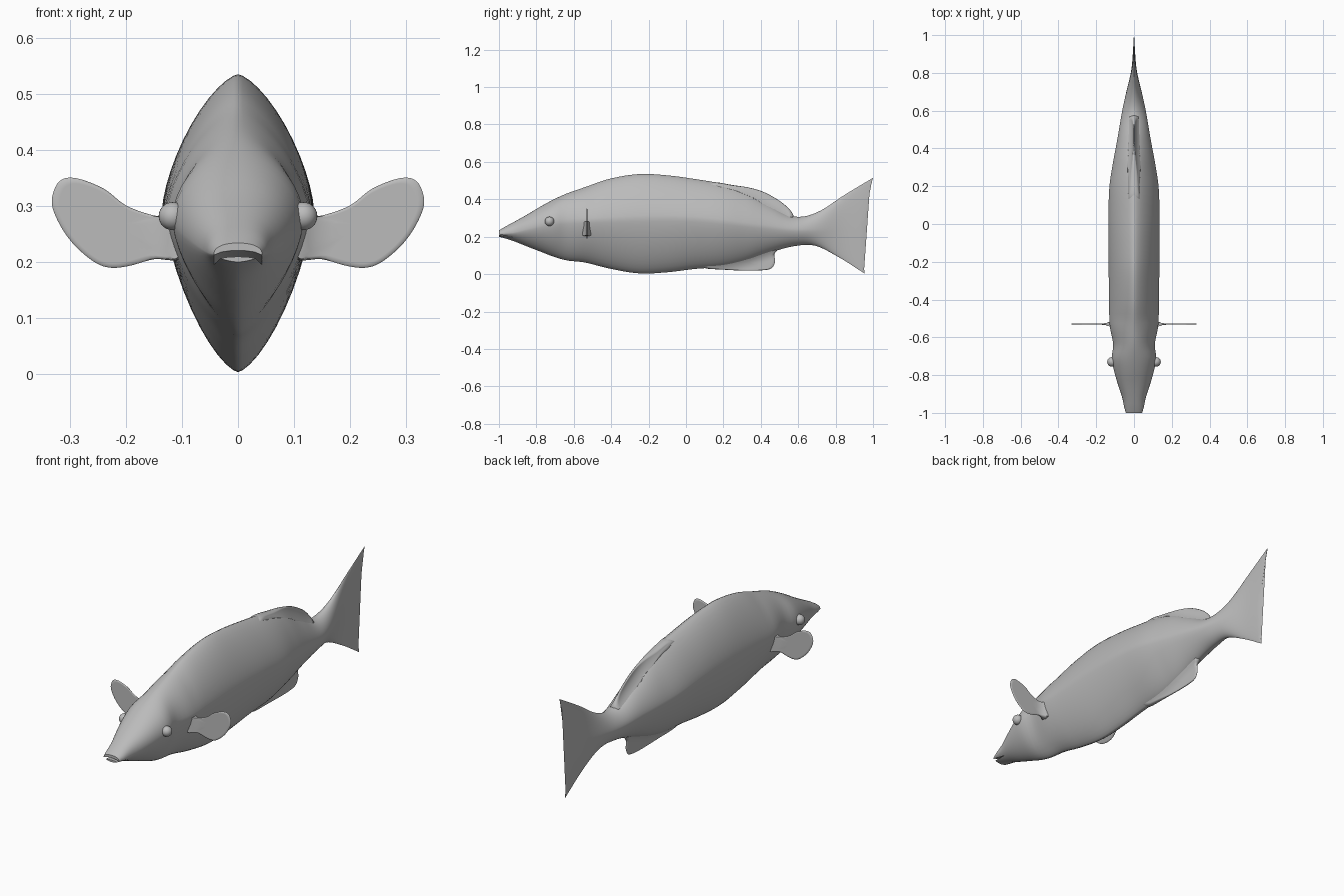
import bpy, bmesh, math
from mathutils import Vector

if "Cube" in bpy.data.objects:
    bpy.data.objects.remove(bpy.data.objects["Cube"])

grey = bpy.data.materials.new("soft_grey")
grey.diffuse_color = (0.5, 0.5, 0.5, 1)
grey.use_nodes = True
grey.node_tree.nodes["Principled BSDF"].inputs["Base Color"].default_value = grey.diffuse_color

# Body stations: y, top z, bottom z, half width, z of the widest point
STATIONS = [
    (-1.00, .234, .200, .043, .214), (-.97, .252, .192, .052, .216),
    (-.92, .279, .176, .062, .222), (-.85, .318, .148, .085, .240),
    (-.78, .360, .121, .105, .258), (-.71, .398, .094, .118, .274),
    (-.64, .430, .074, .110, .282), (-.54, .465, .062, .128, .286),
    (-.41, .509, .030, .132, .292), (-.25, .535, .004, .134, .298),
    (-.10, .528, .010, .135, .300), (.05, .508, .028, .135, .295),
    (.20, .482, .040, .130, .280), (.32, .445, .068, .112, .265),
    (.45, .372, .115, .088, .250), (.58, .308, .150, .066, .235),
    (.70, .330, .152, .043, .235), (.85, .425, .087, .014, .245),
    (1.00, .515, .003, .003, .255)]


def station(y):
    """Smooth cubic interpolation of the station table."""
    n = len(STATIONS)
    i = next((k for k in range(n - 1) if y <= STATIONS[k + 1][0]), n - 2)
    a, b = STATIONS[i], STATIONS[i + 1]
    p, q = STATIONS[max(i - 1, 0)], STATIONS[min(i + 2, n - 1)]
    h = b[0] - a[0]
    t = (y - a[0]) / h
    out = []
    for c in range(1, 5):
        ma = (b[c] - p[c]) / (b[0] - p[0]) * h
        mb = (q[c] - a[c]) / (q[0] - a[0]) * h
        out.append((2*t**3 - 3*t**2 + 1) * a[c] + (t**3 - 2*t**2 + t) * ma
                   + (3*t**2 - 2*t**3) * b[c] + (t**3 - t**2) * mb)
    return out


def finish(name, bm):
    bmesh.ops.recalc_face_normals(bm, faces=bm.faces)
    me = bpy.data.meshes.new(name)
    bm.to_mesh(me)
    bm.free()
    me.materials.append(grey)
    ob = bpy.data.objects.new(name, me)
    bpy.context.collection.objects.link(ob)
    return ob


def smooth(ob, angle=45):
    bpy.ops.object.select_all(action='DESELECT')
    ob.select_set(True)
    bpy.context.view_layer.objects.active = ob
    bpy.ops.object.shade_smooth_by_angle(angle=math.radians(angle))


def loft(name, rings):
    bm = bmesh.new()
    vs = [[bm.verts.new(p) for p in r] for r in rings]
    n = len(vs[0])
    for a, b in zip(vs, vs[1:]):
        for j in range(n):
            bm.faces.new((a[j], a[(j + 1) % n], b[(j + 1) % n], b[j]))
    bm.faces.new(vs[0])
    bm.faces.new(vs[-1])
    return finish(name, bm)


def spline(pts, steps=5):
    """Closed Catmull-Rom outline."""
    out, n = [], len(pts)
    for i in range(n):
        p0, p1, p2, p3 = (Vector(pts[(i + k) % n]) for k in (-1, 0, 1, 2))
        for s in range(steps):
            t = s / steps
            out.append(.5 * (2*p1 + (p2 - p0)*t + (2*p0 - 5*p1 + 4*p2 - p3)*t*t
                             + (3*p1 - p0 - 3*p2 + p3)*t**3))
    return out


def fin(name, outline, place, thick):
    """Thin two-sided fin: outline rings shrinking to the middle."""
    pts = spline(outline)
    mid = sum(pts, Vector((0, 0))) / len(pts)
    scales = (.08, .25, .45, .62, .77, .88, .96)
    rings = []
    for side, seq in ((1, scales), (0, (1,)), (-1, scales[::-1])):
        for s in seq:
            ring = [mid + (p - mid) * s for p in pts]
            rings.append([place(p, side * thick(p)) for p in ring])
    smooth(loft(name, rings), 80)


# Body and tail fin in one loft, with a curved rear edge on the tail
def section(y, n=48):
    top, bot, w, zm = station(y)
    head = min(1, max(0, (-.5 - y) / .4))
    tail = min(1, max(0, (y - .3) / .3))
    ring = []
    for k in range(n):
        a = 2 * math.pi * k / n
        c, s = math.cos(a), math.sin(a)
        p = (1.46 + .8 * head if s > 0 else 1.46 + .1 * head) + .25 * tail
        x = w * math.copysign(abs(c) ** (2 / p), c)
        z = zm + (top - zm if s > 0 else zm - bot) * math.copysign(abs(s) ** (2 / p), s)
        v = (z - bot) / (top - bot)
        edge = .945 + (.055 * ((v - .3) / .7) ** 2 if v > .3 else .01 * ((.3 - v) / .3) ** 2)
        yy = y if y < .62 else .62 + (y - .62) * (edge - .62) / .38
        ring.append((x, yy, z))
    return ring


body = loft("body_and_tail", [section(-1 + 2 * i / 80) for i in range(81)])

# Mouth slit, arched down towards the corners
rings = []
for i in range(-6, 7):
    x = i * .015
    d = -.016 * min(1.5, abs(x / .055) ** 3)
    rings.append([(x, -1.03, .227 + d), (x, -1.03, .212 + d), (x, -.92, .203 + d)])
cutter = loft("mouth_cutter", rings)
cutter.hide_render = True
mod = body.modifiers.new("mouth", 'BOOLEAN')
mod.operation = 'DIFFERENCE'
mod.solver = 'EXACT'
mod.object = cutter
bpy.context.view_layer.objects.active = body
bpy.ops.object.modifier_apply(modifier=mod.name)
bpy.data.objects.remove(cutter)
smooth(body, 50)

# Dorsal and anal fins, flaring softly into the body
fin("dorsal_fin",
    [(.12, .45), (.14, .491), (.25, .476), (.34, .462), (.42, .437), (.50, .392),
     (.55, .350), (.575, .312), (.56, .295), (.45, .33), (.30, .40)],
    lambda p, t: (t, p.x, p.y),
    lambda p: .004 + .03 * max(0, 1 - (p.y - station(p.x)[0] + .02) / .07) ** 2
    if p.y > station(p.x)[0] - .02 else .03)
fin("anal_fin",
    [(.08, .06), (.10, .032), (.20, .024), (.30, .019), (.40, .020), (.455, .030),
     (.476, .065), (.472, .105), (.485, .130), (.44, .15), (.25, .09)],
    lambda p, t: (t, p.x, p.y),
    lambda p: .004 + .02 * max(0, 1 - (station(p.x)[1] + .02 - p.y) / .06) ** 2
    if p.y < station(p.x)[1] + .02 else .024)

for sx, side in ((1, "right"), (-1, "left")):
    # Pectoral fins standing out sideways
    fin("pectoral_fin_" + side,
        [(.10, .275), (.15, .283), (.20, .301), (.24, .331), (.29, .350), (.32, .344),
         (.333, .310), (.323, .275), (.297, .235), (.26, .202), (.23, .190),
         (.195, .193), (.15, .205), (.10, .208)],
        lambda p, t: (sx * p.x, -.53 + t, p.y),
        lambda p: .003 + .022 * max(0, 1 - max(0, p.x - .11) / .055) ** 2)
    # Eyes
    bm = bmesh.new()
    bmesh.ops.create_uvsphere(bm, u_segments=24, v_segments=14, radius=.025)
    eye = finish("eye_" + side, bm)
    eye.location = (sx * .117, -.73, .282)
    smooth(eye)
